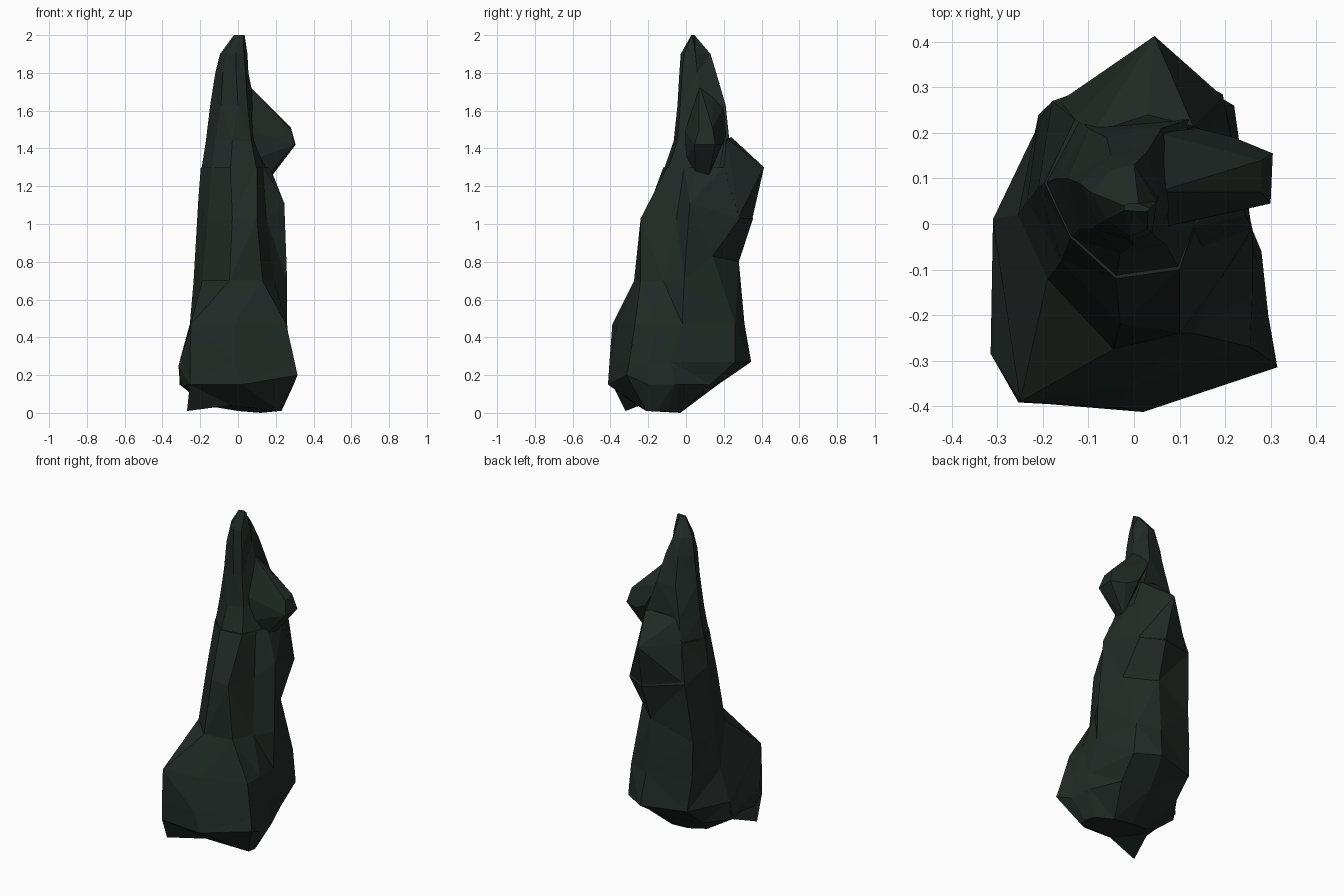
import bpy, bmesh

stone = bpy.data.materials.new("dark_stone")
stone.diffuse_color = (0.015, 0.023, 0.019, 1)


def finish(bm, name):
    bmesh.ops.triangulate(bm, faces=bm.faces[:])
    bmesh.ops.recalc_face_normals(bm, faces=bm.faces[:])
    mesh = bpy.data.meshes.new(name)
    bm.to_mesh(mesh)
    bm.free()
    mesh.materials.append(stone)
    bpy.context.collection.objects.link(bpy.data.objects.new(name, mesh))


def loft(name, rings):
    """Skin between (height, outline) rings; a third number lifts that corner."""
    bm = bmesh.new()
    loops = [[bm.verts.new((p[0], p[1], z + sum(p[2:]))) for p in pts] for z, pts in rings]
    for a, b in zip(loops, loops[1:]):
        n = len(a)
        for i in range(n):
            j = (i + 1) % n
            bm.faces.new((a[i], a[j], b[j], b[i]))
    bm.faces.new(loops[0])
    bm.faces.new(loops[-1])
    finish(bm, name)


def hull(name, pts):
    """Chiselled lump: convex hull around a few corner points."""
    bm = bmesh.new()
    for p in pts:
        bm.verts.new(p)
    res = bmesh.ops.convex_hull(bm, input=bm.verts[:])
    inside = [v for v in res["geom_interior"] if isinstance(v, bmesh.types.BMVert)]
    bmesh.ops.delete(bm, geom=inside, context='VERTS')
    finish(bm, name)


# Main rock: front-left, front, front-right, notch, right, back-right, back, back-left, left
loft("rock_body", [
    (0.01, [(-.27, -.32), (-.04, -.26, .03), (.22, -.21), (.23, -.16), (.21, -.10),
            (.12, -.03, -.01), (.0, -.02), (-.12, -.04, .02), (-.22, -.14, .07)]),
    (0.15, [(-.255, -.39), (.02, -.413), (.315, -.315, .05), (.295, -.20), (.28, -.06),
            (.20, .13), (.02, .17), (-.20, .12), (-.31, -.02)]),
    (0.27, [(-.255, -.392), (-.02, -.405), (.30, -.30), (.28, -.20), (.265, -.08),
            (.22, .26), (.08, .345), (-.19, .26), (-.31, .01)]),
    (0.47, [(-.25, -.39), (-.02, -.36), (.255, -.27), (.26, -.15), (.26, -.02),
            (.20, .26), (.06, .31), (-.21, .24), (-.255, .02)]),
    (0.70, [(-.19, -.12), (-.045, -.275), (.13, -.24), (.19, -.12), (.26, -.01),
            (.20, .14, .13), (.05, .28, .1), (-.21, .23), (-.235, .05)]),
    (1.03, [(-.16, -.08), (-.03, -.22), (.10, -.24), (.15, -.05), (.245, .02, .08),
            (.195, .285), (.06, .355), (-.18, .27, .04), (-.21, .08, .1)]),
    (1.30, [(-.14, -.03), (-.04, -.12), (.10, -.10), (.13, -.01), (.17, .05),
            (.17, .20), (.045, .25), (-.13, .23), (-.197, .09)]),
])

# Left foot corner
hull("foot_chip_left", [
    (-.315, -.285, .25), (-.25, -.39, .46), (-.255, -.39, .15), (-.31, .0, .18),
    (-.30, -.25, .14), (-.255, .02, .45), (-.20, -.20, .20),
])

# Tapering top spire: front-left, front, front-right, right, back-right, back-left, left
loft("rock_spire", [
    (1.28, [(-.14, -.03), (-.04, -.12), (.10, -.10), (.16, .05), (.15, .20), (-.12, .23), (-.195, .09)]),
    (1.44, [(-.12, -.01), (-.03, -.065), (.07, -.045), (.11, .08), (.12, .23), (-.10, .21), (-.17, .10)]),
    (1.63, [(-.09, -.01), (.0, -.045), (.05, -.03), (.09, .08), (.06, .21), (-.06, .19), (-.147, .10)]),
    (1.80, [(-.08, .0), (-.01, -.035), (.04, -.02), (.055, .06), (.03, .16), (-.05, .15), (-.12, .09)]),
    (1.90, [(-.06, .01), (-.01, -.028), (.03, -.01), (.05, .05), (.0, .13), (-.05, .12), (-.095, .07)]),
    (2.00, [(-.02, .03), (.0, .028), (.03, .028), (.035, .035), (.01, .045), (-.01, .045), (-.022, .04)]),
])

# Pointed shoulder at the back
hull("back_shoulder", [
    (.045, .413, 1.30), (.03, .24, 1.46), (.13, .215, 1.45), (.17, .20, 1.30), (.195, .28, 1.04),
    (.06, .354, 1.04), (-.17, .265, 1.07), (-.13, .23, 1.30), (-.09, .20, 1.44), (.05, .10, 1.30),
])

# Overhanging knob on the right side
hull("rock_knob", [
    (.30, .045, 1.42), (.305, .155, 1.42), (.28, .14, 1.51), (.28, .07, 1.50),
    (.16, .05, 1.26), (.18, .12, 1.255), (.05, .07, 1.74), (.03, .14, 1.70),
    (.05, -.01, 1.50), (.10, .0, 1.35), (.14, .21, 1.46), (.22, .19, 1.42),
    (.05, .20, 1.62),
])
